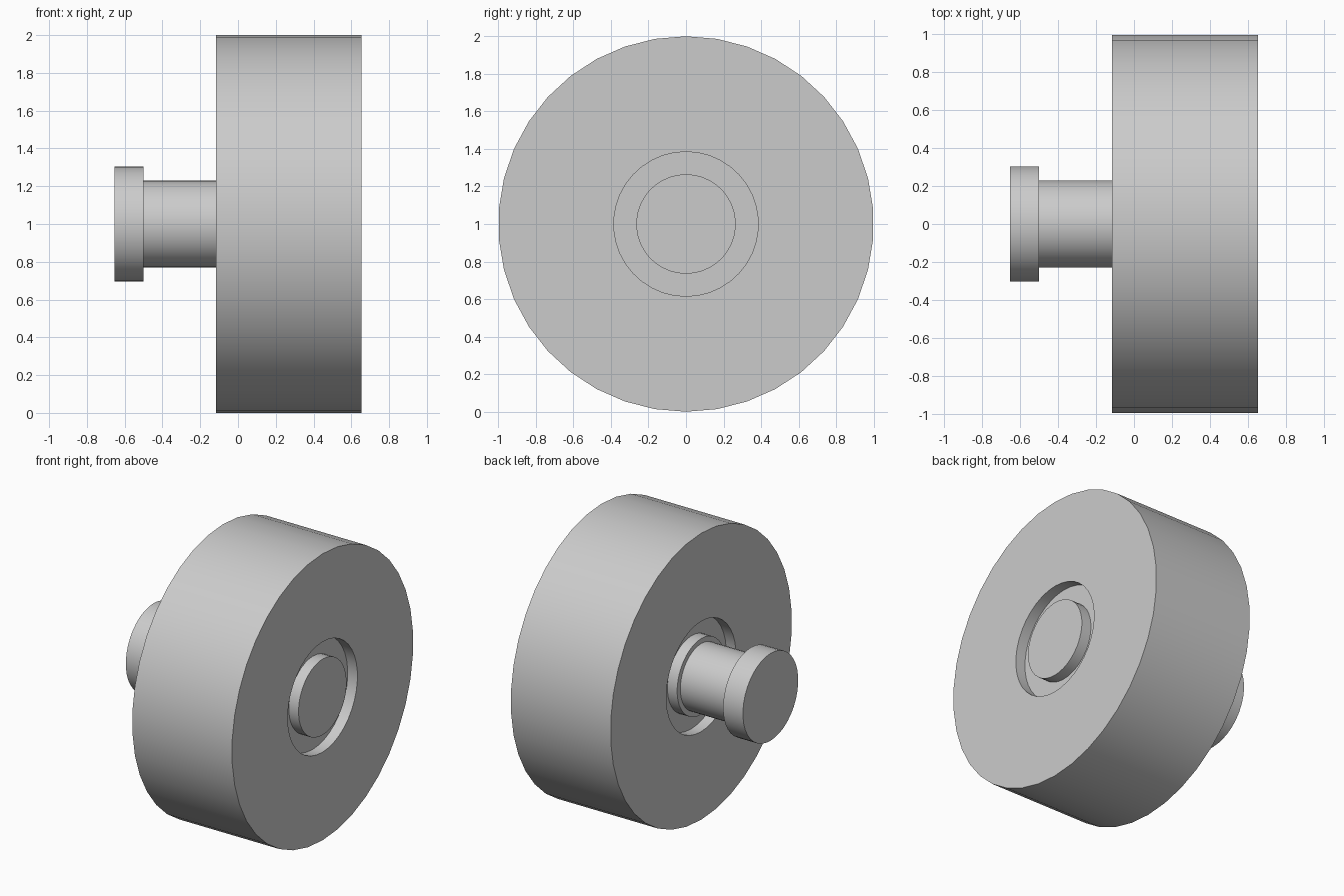
import bpy
import bmesh
from math import radians, tau
from mathutils import Matrix, Vector

cube = bpy.data.objects.get("Cube")
if cube:
    bpy.data.objects.remove(cube)

SIDES = 38
CENTRE = Vector((0, 0, 1))

grey = bpy.data.materials.new("plain_grey")
grey.use_nodes = True
grey.diffuse_color = (0.6, 0.6, 0.6, 1)
grey.node_tree.nodes["Principled BSDF"].inputs["Base Color"].default_value = (0.6, 0.6, 0.6, 1)


def lathe(name, profile):
    """Revolve (x, radius) points around the horizontal axis."""
    bm = bmesh.new()
    verts = [bm.verts.new(CENTRE + Vector((x, 0, r))) for x, r in profile]
    edges = [bm.edges.new(pair) for pair in zip(verts, verts[1:])]
    bmesh.ops.spin(bm, geom=verts + edges, cent=CENTRE, axis=(1, 0, 0),
                   angle=tau, steps=SIDES, use_merge=True)
    bmesh.ops.remove_doubles(bm, verts=bm.verts, dist=0.0001)
    bmesh.ops.recalc_face_normals(bm, faces=bm.faces)
    mesh = bpy.data.meshes.new(name)
    bm.to_mesh(mesh)
    bm.free()
    mesh.materials.append(grey)
    obj = bpy.data.objects.new(name, mesh)
    bpy.context.collection.objects.link(obj)
    bpy.ops.object.select_all(action="DESELECT")
    obj.select_set(True)
    bpy.context.view_layer.objects.active = obj
    bpy.ops.object.shade_smooth_by_angle(angle=radians(30))


# Wheel: thick disc with a ring-shaped recess around a flush hub on each side
middle, half, depth = 0.268, 0.385, 0.075
rim, recess, hub = 1.0, 0.385, 0.265
side = [(half, 0), (half, hub), (half - depth, hub),
        (half - depth, recess), (half, recess), (half, rim)]
right = [(middle + x, r) for x, r in side]
left = [(middle - x, r) for x, r in reversed(side)]
lathe("wheel", right + left)

# Axle: shaft running into the hub, with a wider end cap
shaft, cap = 0.23, 0.305
lathe("axle", [(-0.653, 0), (-0.653, cap), (-0.5, cap),
               (-0.5, shaft), (0.64, shaft), (0.64, 0)])
